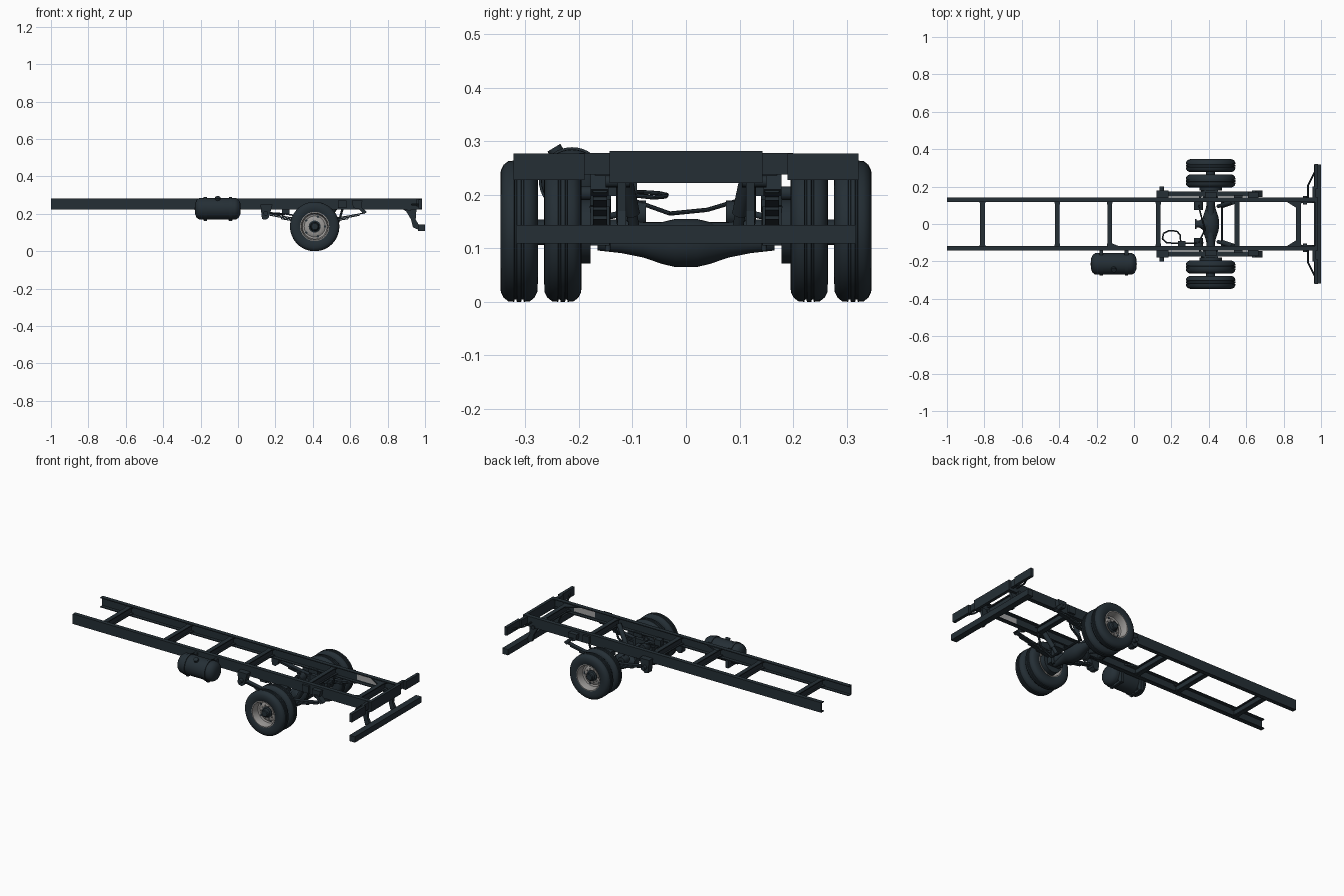
import bpy, bmesh, math
from mathutils import Vector, Matrix

def mat(name, c):
    m = bpy.data.materials.new(name)
    m.diffuse_color = (*c, 1)
    return m

DARK = mat("dark_slate", (0.018, 0.028, 0.036))
RIM = mat("rim_grey", (0.33, 0.32, 0.31))
PLATE = mat("plate_grey", (0.36, 0.36, 0.36))

def finish(name, bm, m, smooth=None):
    bmesh.ops.remove_doubles(bm, verts=bm.verts, dist=1e-5)
    bmesh.ops.recalc_face_normals(bm, faces=bm.faces)
    me = bpy.data.meshes.new(name)
    bm.to_mesh(me)
    bm.free()
    me.materials.append(m)
    ob = bpy.data.objects.new(name, me)
    bpy.context.collection.objects.link(ob)
    if smooth:
        bpy.ops.object.select_all(action='DESELECT')
        ob.select_set(True)
        bpy.context.view_layer.objects.active = ob
        bpy.ops.object.shade_smooth_by_angle(angle=math.radians(smooth))
    return ob

def prism(name, pts, a, b, axis='y', m=DARK):
    """Extrude a 2D outline from a to b along an axis."""
    put = {'x': lambda p, t: (t, p[0], p[1]), 'y': lambda p, t: (p[0], t, p[1]),
           'z': lambda p, t: (p[0], p[1], t)}[axis]
    bm = bmesh.new()
    A = [bm.verts.new(put(p, a)) for p in pts]
    B = [bm.verts.new(put(p, b)) for p in pts]
    n = len(pts)
    bm.faces.new(A)
    bm.faces.new(B[::-1])
    for i in range(n):
        bm.faces.new((A[i], A[(i+1) % n], B[(i+1) % n], B[i]))
    return finish(name, bm, m)

def box(name, x, y, z, m=DARK):
    return prism(name, [(x[0], z[0]), (x[1], z[0]), (x[1], z[1]), (x[0], z[1])], y[0], y[1], 'y', m)

def lathe(name, prof, centre, axis='y', m=DARK, seg=40, closed=False):
    """Spin (radius, offset) points around an axis through centre."""
    bm = bmesh.new()
    rings = []
    for k in range(seg):
        c, s = math.cos(2*math.pi*k/seg), math.sin(2*math.pi*k/seg)
        put = {'x': lambda r, o: (o, r*c, r*s), 'y': lambda r, o: (r*c, o, r*s),
               'z': lambda r, o: (r*c, r*s, o)}[axis]
        rings.append([bm.verts.new(Vector(put(r, o)) + Vector(centre)) for r, o in prof])
    n = len(prof)
    for k in range(seg):
        P, Q = rings[k], rings[(k+1) % seg]
        for i in range(n if closed else n-1):
            j = (i+1) % n
            if prof[i][0] + prof[j][0] > 0:
                bm.faces.new((P[i], P[j], Q[j], Q[i]))
    bmesh.ops.dissolve_degenerate(bm, dist=1e-6, edges=bm.edges)
    return finish(name, bm, m, 35)

def rod(name, p, q, r, m=DARK, seg=14):
    p, q = Vector(p), Vector(q)
    bm = bmesh.new()
    M = Matrix.Translation((p+q)/2) @ (q-p).to_track_quat('Z', 'Y').to_matrix().to_4x4()
    bmesh.ops.create_cone(bm, cap_ends=True, segments=seg, radius1=r, radius2=r, depth=(q-p).length, matrix=M)
    return finish(name, bm, m, 35)

def hose(name, pts, r):
    for i in range(len(pts)-1):
        rod(f"{name}_{i}", pts[i], pts[i+1], r, seg=8)

ZB, ZT = 0.222, 0.282          # frame rail bottom and top
AX, AZ = 0.41, 0.132           # axle position

# crossmembers: channels with flared gusset ends
for i, x in enumerate((-0.81, -0.41, -0.13, 0.13, 0.55, 0.88)):
    w, f = 0.013, 0.02
    plan = [(x-f, -0.138), (x+f, -0.138), (x+w, -0.105), (x+w, 0.105), (x+f, 0.138),
            (x-f, 0.138), (x-w, 0.105), (x-w, -0.105)]
    prism(f"crossmember_top_{i}", plan, 0.267, 0.273, 'z')
    prism(f"crossmember_bottom_{i}", plan, 0.230, 0.236, 'z')
    box(f"crossmember_web_{i}", (x-0.004, x+0.004), (-0.138, 0.138), (0.234, 0.269))
prism("tank_gusset", [(-0.14, -0.095), (-0.04, -0.135), (-0.14, -0.135)], 0.266, 0.274, 'z')

# rear end beam and under-run bar
box("rear_end_beam", (0.967, 0.985), (-0.143, 0.143), (ZB, ZT))
box("underrun_bar", (0.963, 1.0), (-0.317, 0.317), (0.109, 0.144))

for s, side in ((1, "left"), (-1, "right")):
    # C-section side rail, open towards the middle
    prism(f"rail_{side}", [(s*0.143, ZB), (s*0.143, ZT), (s*0.118, ZT), (s*0.118, ZT-0.005),
          (s*0.137, ZT-0.005), (s*0.137, ZB+0.005), (s*0.118, ZB+0.005), (s*0.118, ZB)], -1, 0.98, 'x')
    box(f"rail_plate_{side}", (0.70, 0.84), (s*0.133, s*0.1375), (0.236, 0.268), PLATE)
    prism(f"rear_gusset_{side}", [(0.79, s*0.135), (0.89, s*0.135), (0.89, s*0.085), (0.87, s*0.085)], 0.266, 0.273, 'z')

    # rear lamp boards and their supports
    box(f"lamp_board_{side}", (0.966, 0.984), (s*0.19, s*0.322), (0.228, 0.277))
    box(f"lamp_board_mount_{side}", (0.955, 0.972), (s*0.14, s*0.2), (0.238, 0.278))
    hose(f"lamp_brace_{side}", [(0.93, s*0.14, 0.25), (0.93, s*0.205, 0.25), (0.972, s*0.29, 0.25)], 0.005)
    # drop bracket for the under-run bar
    prism(f"drop_bracket_{side}", [(0.865, 0.235), (0.955, 0.235), (0.95, 0.17), (0.966, 0.142),
          (0.966, 0.114), (0.935, 0.128), (0.925, 0.17), (0.90, 0.212)], s*0.112, s*0.128)
    rod(f"drop_bracket_bolt_{side}", (0.915, s*0.105, 0.225), (0.915, s*0.15, 0.225), 0.011)

    # leaf spring: stacked leaves, shorter towards the bottom
    for k, half in enumerate((0.275, 0.24, 0.18, 0.12)):
        xs = [AX - half + 2*half*i/12 for i in range(13)]
        arc = [(x, 0.168 - 0.007*k + 0.042*(abs(x-AX)/0.275)**1.4) for x in xs]
        prism(f"spring_leaf_{side}_{k}", arc + [(x, z-0.006) for x, z in arc[::-1]], s*0.148, s*0.174)
    # hangers, shackle, clamp
    prism(f"spring_hanger_front_{side}", [(0.12, 0.25), (0.185, 0.25), (0.165, 0.18), (0.15, 0.168), (0.128, 0.172)],
          s*0.14, s*0.178)
    rod(f"spring_pin_front_{side}", (0.148, s*0.14, 0.203), (0.148, s*0.2, 0.203), 0.013)
    prism(f"spring_hanger_rear_{side}", [(0.61, 0.27), (0.665, 0.27), (0.66, 0.235), (0.635, 0.225), (0.615, 0.235)],
          s*0.14, s*0.17)
    prism(f"spring_shackle_{side}", [(0.63, 0.245), (0.65, 0.245), (0.688, 0.21), (0.672, 0.198)], s*0.145, s*0.178)
    box(f"rail_bracket_{side}", (0.535, 0.58), (s*0.14, s*0.156), (0.23, 0.272))
    box(f"spring_clamp_{side}", (0.37, 0.45), (s*0.143, s*0.18), (0.105, 0.178))
    for x in (0.38, 0.44):
        rod(f"u_bolt_{side}_{x}", (x, s*0.146, 0.095), (x, s*0.146, 0.192), 0.005)
    box(f"bump_stop_{side}", (0.38, 0.44), (s*0.125, s*0.17), (0.198, 0.228))
    # shock absorber and brake chamber
    rod(f"shock_lower_{side}", (0.45, s*0.095, 0.125), (0.49, s*0.105, 0.19), 0.010)
    rod(f"shock_upper_{side}", (0.475, s*0.10, 0.165), (0.53, s*0.118, 0.25), 0.014)
    rod(f"brake_chamber_{side}", (0.345, s*0.075, 0.165), (0.345, s*0.125, 0.165), 0.024)
    rod(f"brake_pushrod_{side}", (0.345, s*0.12, 0.165), (0.37, s*0.19, 0.15), 0.006)
    rod(f"brake_drum_{side}", (AX, s*0.178, AZ), (AX, s*0.262, AZ), 0.060, seg=32)
    # stabiliser arm
    hose(f"stabiliser_{side}", [(0.47, 0, 0.115), (0.47, s*0.12, 0.115), (0.54, s*0.125, 0.16), (0.56, s*0.125, 0.23)], 0.006)

    # twin wheels: the inner one is turned around
    half = [(0.074, 0.028), (0.082, 0.032), (0.098, 0.035), (0.114, 0.034), (0.124, 0.029), (0.131, 0.020),
            (0.132, 0.009), (0.128, 0.008), (0.128, 0.005), (0.132, 0.004)]
    tyre = half + [(r, -o) for r, o in half[::-1]]
    for pos, yc, d in (("outer", 0.312, s), ("inner", 0.230, -s)):
        c = (AX, s*yc, AZ)
        lathe(f"tyre_{pos}_{side}", tyre, c, seg=48, closed=True)
        lathe(f"rim_{pos}_{side}", [(r, d*o) for r, o in ((0.076, 0.028), (0.078, 0.033), (0.073, 0.034), (0.070, 0.026),
              (0.067, 0.0), (0.066, -0.010), (0.056, -0.013), (0.044, -0.006), (0, -0.006))], c, m=RIM, seg=48)
        lathe(f"rim_barrel_{pos}_{side}", [(0.067, -d*0.006), (0.069, -d*0.024), (0.076, -d*0.030)], c, seg=48)
    # hub, wheel nuts and hand holes
    yo = s*0.306
    lathe(f"hub_{side}", [(0.032, yo-s*0.004), (0.032, yo+s*0.006), (0.024, yo+s*0.010), (0.022, yo+s*0.026),
          (0.017, yo+s*0.030), (0, yo+s*0.030)], (AX, 0, AZ), seg=24)
    for k in range(10):
        a = 2*math.pi*k/10
        ca, sa = math.cos(a), math.sin(a)
        rod(f"wheel_nut_{side}_{k}", (AX+0.039*ca, yo-s*0.002, AZ+0.039*sa), (AX+0.039*ca, yo+s*0.007, AZ+0.039*sa),
            0.0035, RIM, 6)
        if k % 2 == 0:
            rod(f"hand_hole_{side}_{k}", (AX+0.055*ca, yo-s*0.010, AZ+0.055*sa),
                (AX+0.055*ca, yo-s*0.003, AZ+0.055*sa), 0.0065, DARK, 12)

# drive axle with banjo housing and input flange
lathe("axle_beam", [(0, -0.3), (0.024, -0.3), (0.024, -0.13), (0.019, -0.08), (0.019, 0.08), (0.024, 0.13),
      (0.024, 0.3), (0, 0.3)], (AX, 0, 0.130), seg=20)
hump = [(0, 0.165), (0.014, 0.165), (0.019, 0.12), (0.027, 0.08), (0.039, 0.045), (0.045, 0.02)]
lathe("axle_housing", hump + [(r, -o) for r, o in hump[::-1]], (AX, 0, 0.110), seg=32)
lathe("axle_nose", [(0.04, 0.0), (0.036, -0.035), (0.02, -0.06), (0.02, -0.075), (0.026, -0.075), (0.026, -0.083),
      (0, -0.083)], (AX, 0, 0.115), 'x', seg=24)
hose("brake_pipe", [(0.345, 0.1, 0.19), (0.36, 0.04, 0.172), (0.38, -0.03, 0.165), (0.345, -0.1, 0.19)], 0.004)
hose("air_hose", [(0.37, -0.10, 0.18), (0.25, -0.105, 0.20), (0.175, -0.10, 0.205), (0.152, -0.08, 0.205),
     (0.158, -0.05, 0.203), (0.185, -0.036, 0.2), (0.23, -0.038, 0.197), (0.247, -0.06, 0.195), (0.25, -0.105, 0.2)], 0.004)
box("brake_valve", (0.235, 0.275), (-0.125, -0.092), (0.2, 0.235))

# air tank with straps, feet and cap
TY, TZ = -0.213, 0.227
lathe("tank", [(0, -0.232), (0.03, -0.229), (0.048, -0.221), (0.057, -0.208), (0.058, -0.2), (0.058, -0.018),
      (0.057, -0.01), (0.048, 0.004), (0.03, 0.012), (0, 0.015)], (0, TY, TZ), 'x', seg=36)
for i, x in enumerate((-0.175, -0.04)):
    lathe(f"tank_strap_{i}", [(0.056, x-0.009), (0.062, x-0.009), (0.062, x+0.009), (0.056, x+0.009)], (0, TY, TZ), 'x', closed=True)
    box(f"tank_foot_{i}", (x-0.008, x+0.008), (-0.235, -0.14), (0.162, 0.176))
    box(f"tank_bracket_{i}", (x-0.01, x+0.01), (-0.165, -0.14), (0.165, 0.272))
rod("tank_cap", (-0.108, -0.235, 0.268), (-0.108, -0.247, 0.288), 0.014)
